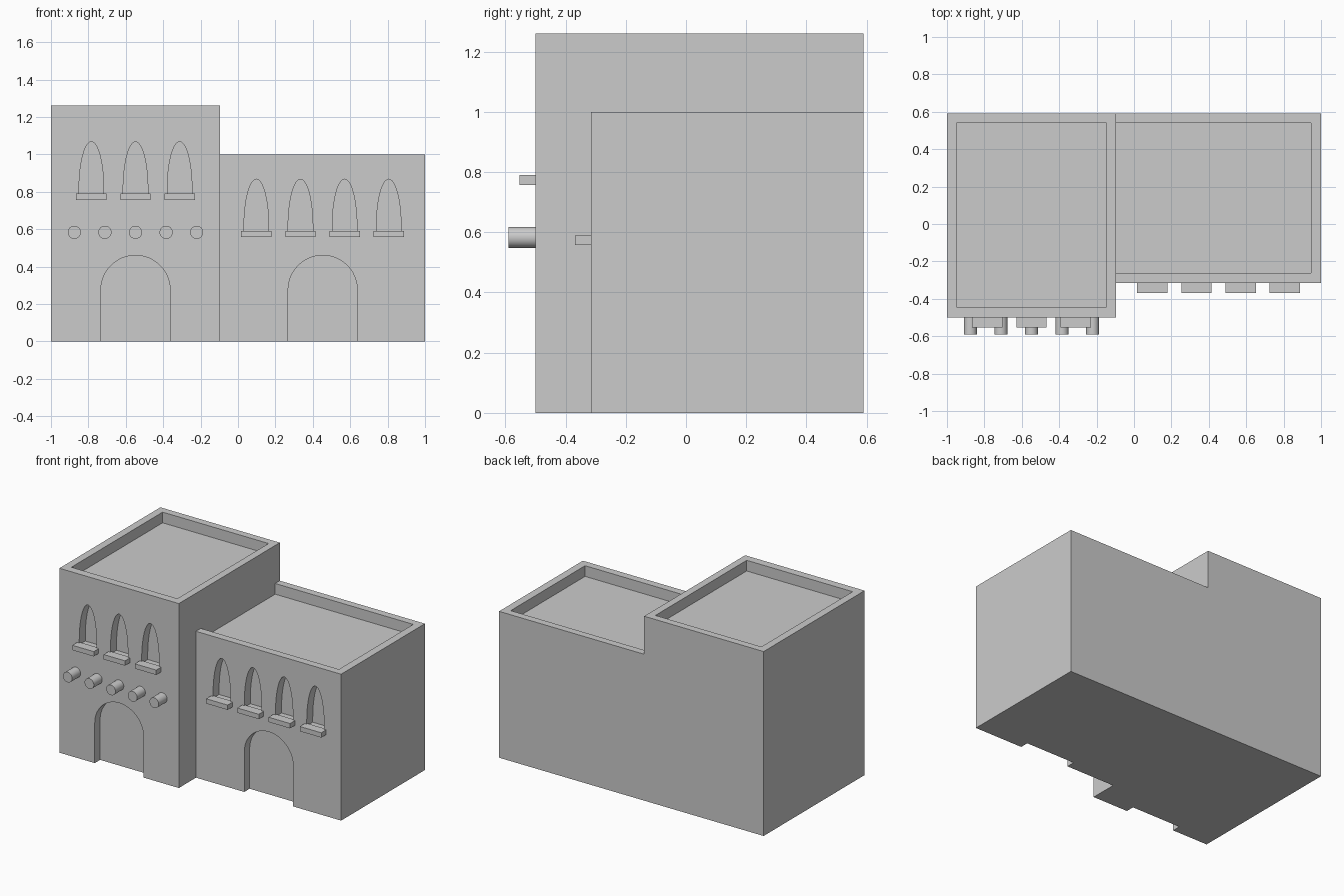
import bpy, bmesh, math

if "Cube" in bpy.data.objects:
    bpy.data.objects.remove(bpy.data.objects["Cube"])

stone = bpy.data.materials.new("light grey plaster")
stone.diffuse_color = (0.6, 0.6, 0.6, 1)
stone.use_nodes = True
stone.node_tree.nodes["Principled BSDF"].inputs["Base Color"].default_value = stone.diffuse_color

SPLIT = -0.097           # wall between tall and low block
TALL_Y, LOW_Y, BACK = -0.5, -0.315, 0.59


def finish(name, bm):
    bmesh.ops.recalc_face_normals(bm, faces=bm.faces)
    me = bpy.data.meshes.new(name)
    bm.to_mesh(me)
    bm.free()
    me.materials.append(stone)
    ob = bpy.data.objects.new(name, me)
    bpy.context.collection.objects.link(ob)
    return ob


def box(name, x0, x1, y0, y1, z0, z1):
    bm = bmesh.new()
    bmesh.ops.create_cube(bm, size=1)
    for v in bm.verts:
        v.co = ((x0 + x1) / 2 + v.co.x * (x1 - x0),
                (y0 + y1) / 2 + v.co.y * (y1 - y0),
                (z0 + z1) / 2 + v.co.z * (z1 - z0))
    return finish(name, bm)


def arch(name, cx, half, z0, spring, top, y0, y1, n=24):
    """Arched prism: straight jambs with a half-ellipse head."""
    pts = [(cx - half, z0), (cx + half, z0)]
    pts += [(cx + half * math.cos(math.pi * i / n),
             spring + (top - spring) * math.sin(math.pi * i / n)) for i in range(n + 1)]
    bm = bmesh.new()
    f = bm.faces.new([bm.verts.new((x, y0, z)) for x, z in pts])
    r = bmesh.ops.extrude_face_region(bm, geom=[f])
    moved = [v for v in r["geom"] if isinstance(v, bmesh.types.BMVert)]
    bmesh.ops.translate(bm, verts=moved, vec=(0, y1 - y0, 0))
    return finish(name, bm)


def cut(target, cutter):
    cutter.hide_render = True
    m = target.modifiers.new("cut", 'BOOLEAN')
    m.operation, m.solver, m.object = 'DIFFERENCE', 'EXACT', cutter
    bpy.context.view_layer.objects.active = target
    bpy.ops.object.modifier_apply(modifier=m.name)
    bpy.data.objects.remove(cutter)


# stepped building body
body = box("building_walls", -1, 1, TALL_Y, BACK, 0, 1.26)
cut(body, box("upper_step", SPLIT, 1.2, -1, 1, 1.0, 1.5))
cut(body, box("front_step", SPLIT, 1.2, -1, LOW_Y, -0.2, 1.5))

# sunken roofs behind parapets
cut(body, box("tall_roof", -0.948, -0.147, -0.445, 0.54, 1.187, 1.4))
cut(body, box("low_roof", SPLIT, 0.947, -0.263, 0.54, 0.927, 1.2))

# doorways
for cx, y in ((-0.548, TALL_Y), (0.453, LOW_Y)):
    cut(body, arch("doorway", cx, 0.185, -0.1, 0.275, 0.46, y - 0.1, y + 0.058))

# window niches with sills
rows = [([-0.784, -0.548, -0.312], TALL_Y, 0.79), ([0.098, 0.334, 0.57, 0.806], LOW_Y, 0.59)]
for centres, y, z in rows:
    for cx in centres:
        cut(body, arch("window", cx, 0.066, z - 0.012, z + 0.02, z + 0.277, y - 0.1, y + 0.065))
        box("window_sill", cx - 0.081, cx + 0.081, y - 0.053, y + 0.01, z - 0.033, z)

# round roof beams poking out of the tall block
for i in range(5):
    bpy.ops.mesh.primitive_cylinder_add(vertices=32, radius=0.035, depth=0.1,
                                        location=(-0.875 + i * 0.1635, -0.54, 0.583),
                                        rotation=(math.pi / 2, 0, 0))
    beam = bpy.context.object
    beam.name = "beam_end"
    beam.data.materials.append(stone)
    bpy.ops.object.shade_smooth_by_angle()
